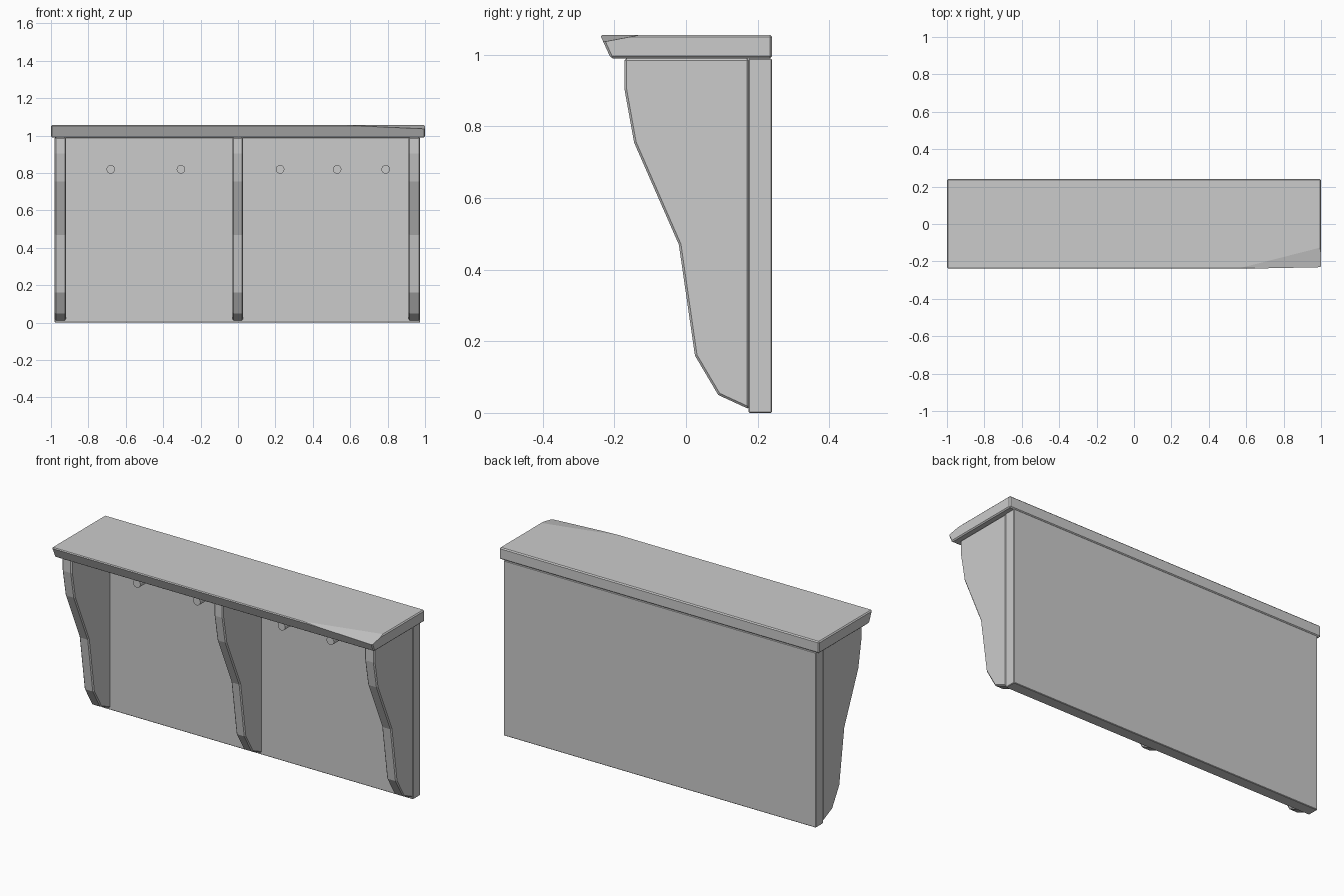
import bpy, bmesh, math
from mathutils import Vector

if "Cube" in bpy.data.objects:
    bpy.data.objects.remove(bpy.data.objects["Cube"])


def extrude_profile(name, profile, x0, x1, bevel=0.0):
    """Extrude a (y, z) outline along x and chamfer its edges."""
    bm = bmesh.new()
    face = bm.faces.new([bm.verts.new((x0, y, z)) for y, z in profile])
    ext = bmesh.ops.extrude_face_region(bm, geom=[face])
    moved = [g for g in ext["geom"] if isinstance(g, bmesh.types.BMVert)]
    bmesh.ops.translate(bm, verts=moved, vec=(x1 - x0, 0, 0))
    bmesh.ops.recalc_face_normals(bm, faces=bm.faces)
    if bevel:
        sharp = [e for e in bm.edges if e.calc_face_angle() > math.radians(50)]
        bmesh.ops.bevel(bm, geom=sharp, offset=bevel, segments=1, affect='EDGES')
    mesh = bpy.data.meshes.new(name)
    bm.to_mesh(mesh)
    bm.free()
    obj = bpy.data.objects.new(name, mesh)
    bpy.context.collection.objects.link(obj)
    return obj


# Top shelf with slanted front edge
shelf = extrude_profile("top_shelf", [(-0.24, 1.056), (-0.21, 0.99),
                                      (0.24, 0.99), (0.24, 1.056)], -1.0, 1.0, 0.006)

# Worn front right corner, sliced off the shelf
a, b, c = Vector((0.55, -0.24, 1.056)), Vector((1, -0.125, 1.056)), Vector((1, -0.231, 1.036))
normal = (b - a).cross(c - a)
if normal.z < 0:
    normal.negate()
bm = bmesh.new()
bm.from_mesh(shelf.data)
cut = bmesh.ops.bisect_plane(bm, geom=bm.verts[:] + bm.edges[:] + bm.faces[:],
                             plane_co=a, plane_no=normal, clear_outer=True)
rim = [g for g in cut["geom_cut"] if isinstance(g, bmesh.types.BMEdge)]
bmesh.ops.holes_fill(bm, edges=[e for e in bm.edges if e.is_boundary] or rim, sides=0)
bmesh.ops.recalc_face_normals(bm, faces=bm.faces)
bm.to_mesh(shelf.data)
bm.free()

# Back panel
extrude_profile("back_panel", [(0.175, 0.0), (0.24, 0.0), (0.24, 0.99), (0.175, 0.99)],
                -0.98, 0.973, 0.003)

# Three curved brackets
bracket = [(-0.172, 0.99), (-0.172, 0.905), (-0.145, 0.755), (-0.02, 0.47),
           (0.025, 0.16), (0.09, 0.05), (0.177, 0.01), (0.177, 0.99)]
for side, x0, x1 in (("left", -0.98, -0.92), ("middle", -0.03, 0.027), ("right", 0.912, 0.973)):
    extrude_profile(side + "_bracket", bracket, x0, x1, 0.006)

# Coat pegs
for i, x in enumerate((-0.68, -0.305, 0.225, 0.53, 0.79)):
    bpy.ops.mesh.primitive_cylinder_add(vertices=16, radius=0.023, depth=0.11,
                                        location=(x, 0.122, 0.82),
                                        rotation=(math.pi / 2, 0, 0))
    bpy.context.object.name = f"peg_{i + 1}"
    bpy.ops.object.shade_smooth_by_angle()
